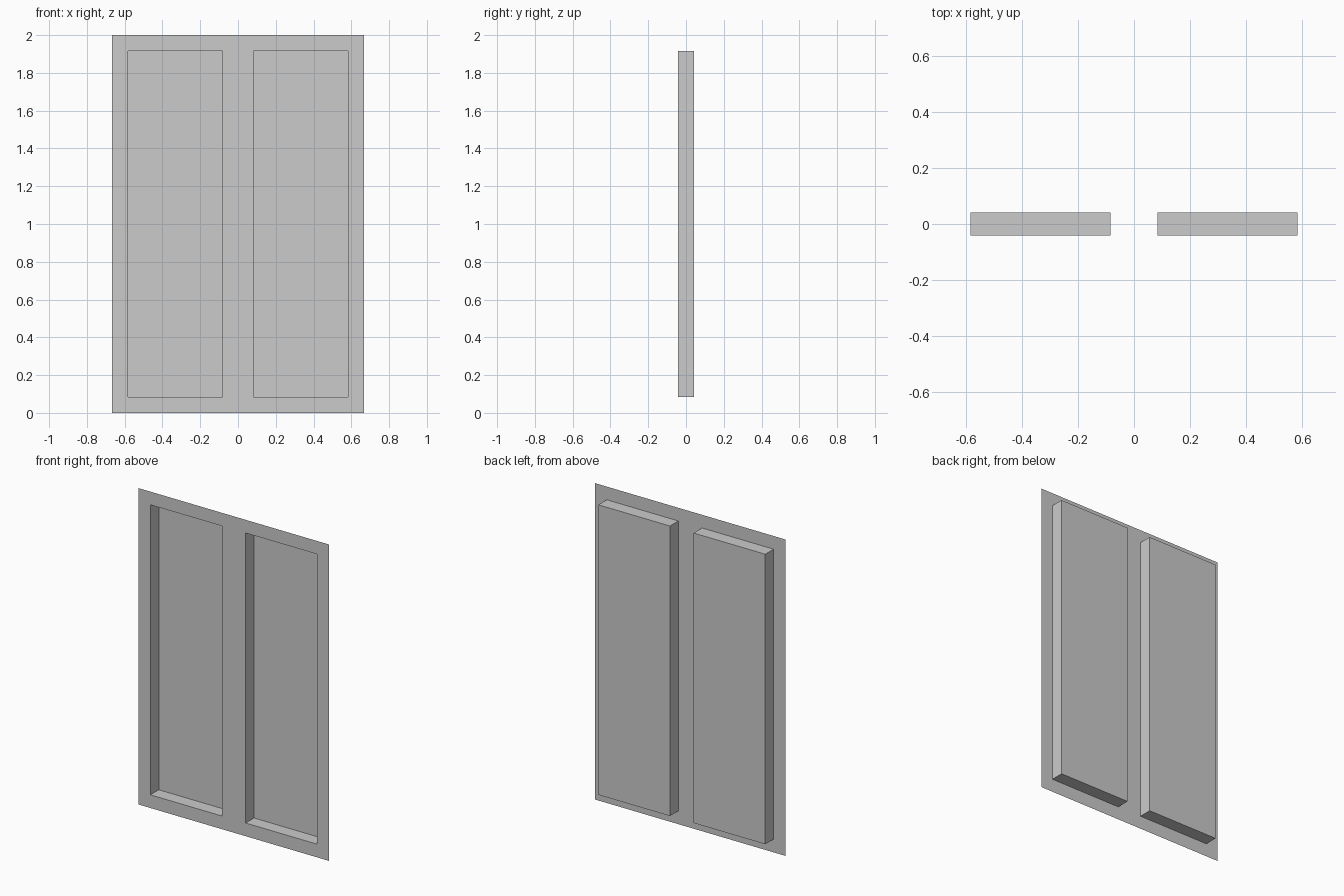
import bpy, bmesh

if "Cube" in bpy.data.objects:
    bpy.data.objects.remove(bpy.data.objects["Cube"])

W, H = 2 / 3, 2.0          # half width, height
M, D = 1 / 12, 1 / 24      # frame margin, half depth

# Front sheet as a grid of strips; the two tall cells become recessed panels
xs = [-W, -W + M, -M, M, W - M, W]
zs = [0, M, H - M, H]
bm = bmesh.new()
grid = [[bm.verts.new((x, -D, z)) for x in xs] for z in zs]
panels = []
for j in range(len(zs) - 1):
    for i in range(len(xs) - 1):
        # wound so that the sheet faces the front (-y)
        face = bm.faces.new((grid[j][i], grid[j][i + 1],
                             grid[j + 1][i + 1], grid[j + 1][i]))
        if j == 1 and i in (1, 3):
            panels.append(face)

# Push the panels backwards to form open-fronted pockets
pushed = bmesh.ops.extrude_discrete_faces(bm, faces=panels)["faces"]
bmesh.ops.translate(bm, vec=(0, 2 * D, 0),
                    verts=list({v for f in pushed for v in f.verts}))

mesh = bpy.data.meshes.new("double_panel_frame")
bm.to_mesh(mesh)
bm.free()
frame = bpy.data.objects.new("double_panel_frame", mesh)
bpy.context.collection.objects.link(frame)
